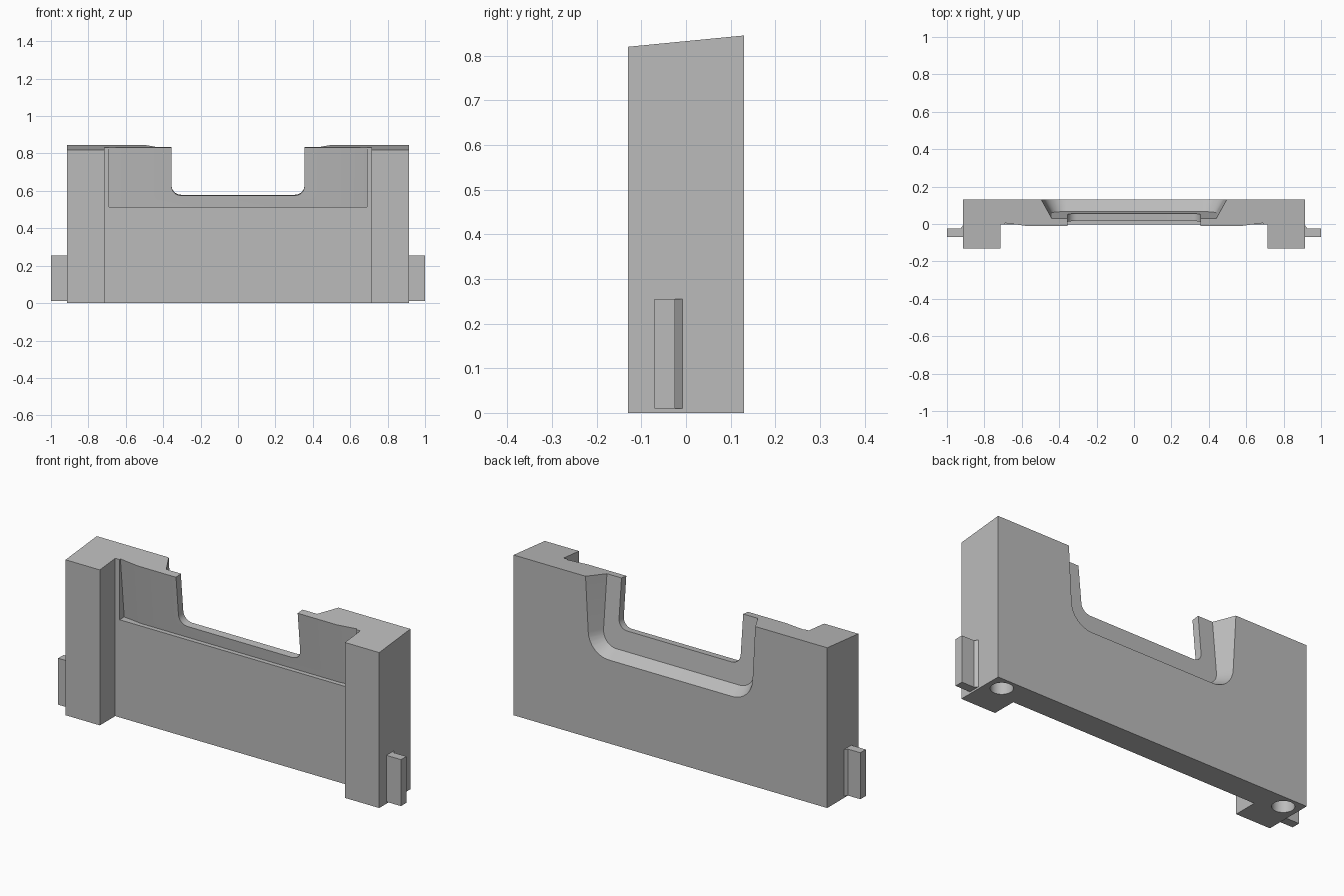
import bpy, bmesh, math

old = bpy.data.objects.get("Cube")
if old:
    bpy.data.objects.remove(old, do_unlink=True)

grey = bpy.data.materials.new("plain grey")
grey.use_nodes = True
grey.diffuse_color = (0.5, 0.5, 0.5, 1)
grey.node_tree.nodes["Principled BSDF"].inputs["Base Color"].default_value = (0.5, 0.5, 0.5, 1)


def loft(name, first, last):
    """Closed solid between two outlines with equal point counts."""
    bm = bmesh.new()
    a = [bm.verts.new(p) for p in first]
    b = [bm.verts.new(p) for p in last]
    n = len(a)
    bm.faces.new(a)
    bm.faces.new(b[::-1])
    for i in range(n):
        j = (i + 1) % n
        bm.faces.new((a[j], a[i], b[i], b[j]))
    bmesh.ops.recalc_face_normals(bm, faces=bm.faces)
    mesh = bpy.data.meshes.new(name)
    bm.to_mesh(mesh)
    bm.free()
    mesh.materials.append(grey)
    ob = bpy.data.objects.new(name, mesh)
    bpy.context.collection.objects.link(ob)
    return ob


def prism(name, plan, z0, z1):
    return loft(name, [(x, y, z0) for x, y in plan], [(x, y, z1) for x, y in plan])


def mirrored(half):
    """Complete a symmetric plan from its +x half."""
    return half + [(-x, y) for x, y in reversed(half)]


def combine(target, tool, operation):
    mod = target.modifiers.new(operation, 'BOOLEAN')
    mod.object, mod.operation, mod.solver = tool, operation, 'EXACT'
    bpy.context.view_layer.objects.active = target
    bpy.ops.object.modifier_apply(modifier=mod.name)
    bpy.data.objects.remove(tool, do_unlink=True)


def u_outline(half_width, floor, radius, top=1.1, steps=8):
    """U shape as (x, z, outward x, outward z)."""
    right = [(half_width, top, 1, 0)]
    for i in range(steps + 1):
        t = math.pi / 2 * i / steps
        c, s = math.cos(t), math.sin(t)
        right.append((half_width - radius + radius * c, floor + radius - radius * s, c, -s))
    return right + [(-x, z, -nx, nz) for x, z, nx, nz in reversed(right)]


TILT = 0.1  # lean of the central plate


def plate_front(z):
    return -0.01 + TILT * (0.835 - z)


def plate_back(z):
    return 0.03 + TILT * (0.84 - z)


# Main body: wall with two front pillars
body = prism("body", mirrored([(0.915, 0.13), (0.915, -0.13), (0.715, -0.13), (0.715, -0.002)]), 0, 0.95)

# Shallow pocket in the front of the wall
combine(body, prism("pocket_cutter", mirrored([(0.69, 0.05), (0.69, -0.06)]), 0.515, 1.1), 'DIFFERENCE')


# Leaning plate set into the pocket, with angled side strips
def plate_ring(z):
    y = plate_front(z)
    half = [(0.70, 0.09), (0.70, y + 0.0165), (0.58, y)]
    return [(x, py, z) for x, py in mirrored(half)]


combine(body, loft("leaning_plate", plate_ring(0.50), plate_ring(0.95)), 'UNION')

# Flared recess in the back
inner = u_outline(0.44, 0.475, 0.08)
outer_y, flare = 0.16, 0.55
outer = []
for x, z, nx, nz in inner:
    d = flare * (outer_y - plate_back(z))
    outer.append((x + nx * d, outer_y, z + nz * d))
combine(body, loft("back_recess_cutter", [(x, plate_back(z), z) for x, z, _, _ in inner], outer), 'DIFFERENCE')

# Rounded notch through the plate, square to its lean
notch = u_outline(0.355, 0.575, 0.05)
ends = [[(x, y, z + TILT * (y - 0.013)) for x, z, _, _ in notch] for y in (-0.2, 0.2)]
combine(body, loft("notch_cutter", *ends), 'DIFFERENCE')

# Sloping top
slope = [(-0.2, 0.813), (0.2, 0.852), (0.2, 1.3), (-0.2, 1.3)]
combine(body, loft("top_cutter", [(-1.2, y, z) for y, z in slope], [(1.2, y, z) for y, z in slope]), 'DIFFERENCE')

# Round sockets underneath
for side in (-1, 1):
    circle = [(side * 0.835 + 0.053 * math.cos(math.tau * i / 32),
               0.06 + 0.053 * math.sin(math.tau * i / 32)) for i in range(32)]
    combine(body, prism("socket_cutter", circle, -0.1, 0.13), 'DIFFERENCE')

# Side tabs with a chamfered root
for name, side in (("left_tab", 1), ("right_tab", -1)):
    plan = [(0.915, -0.07), (1.0, -0.07), (1.0, -0.025), (0.928, -0.025), (0.915, -0.008)]
    prism(name, [(side * x, y) for x, y in plan], 0.01, 0.255)

# Smooth rounded corners, keep edges crisp
bpy.ops.object.select_all(action='DESELECT')
body.select_set(True)
bpy.context.view_layer.objects.active = body
bpy.ops.object.shade_smooth_by_angle(angle=math.radians(20))
